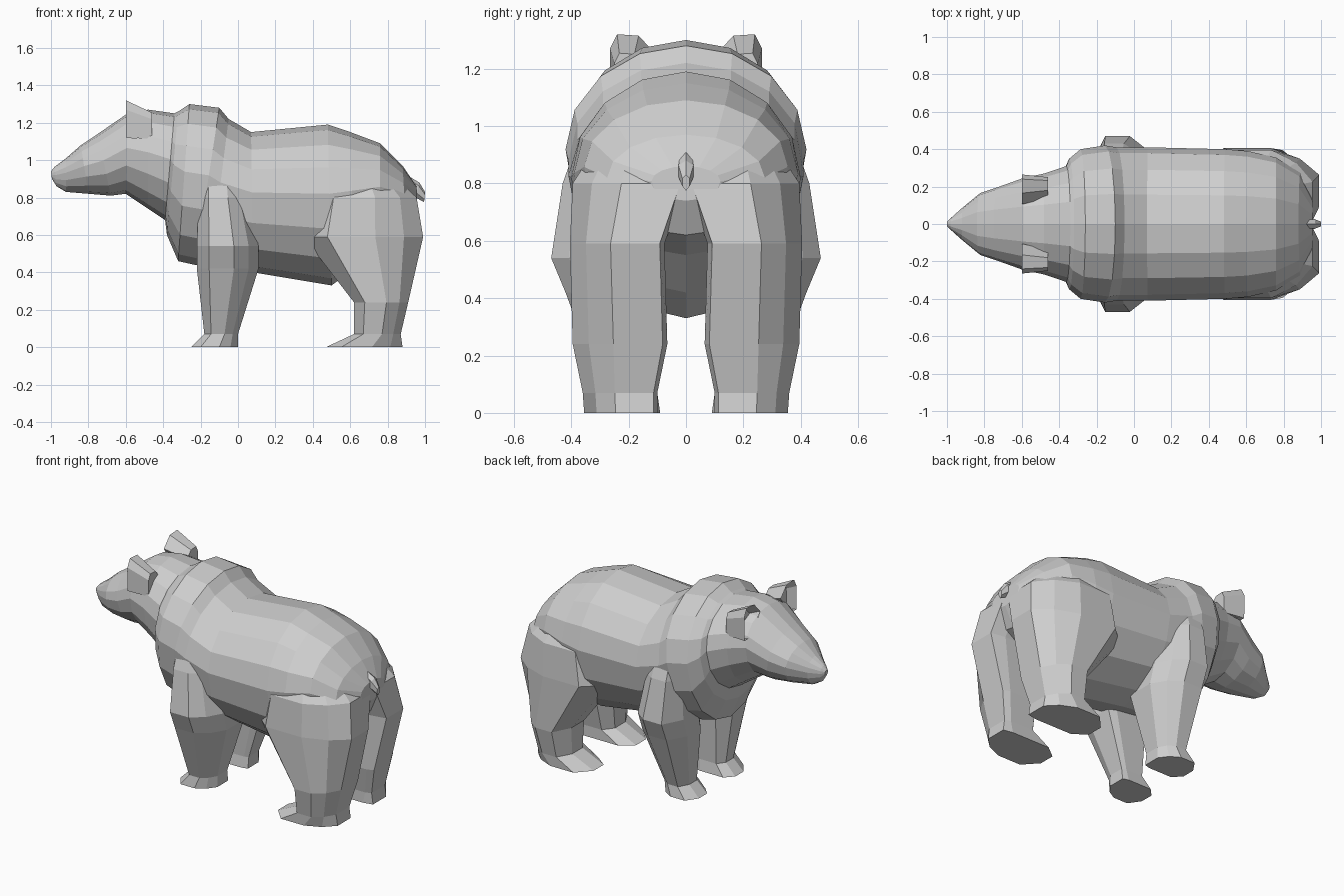
import bpy, bmesh
from math import sin, cos, pi
from mathutils import Vector

cube = bpy.data.objects.get("Cube")
if cube:
    bpy.data.objects.remove(cube)

grey = bpy.data.materials.new("grey_fur")
grey.use_nodes = True
grey.diffuse_color = (0.62, 0.62, 0.62, 1)
grey.node_tree.nodes["Principled BSDF"].inputs["Base Color"].default_value = (0.62, 0.62, 0.62, 1)


def loft(name, rings, mirror=False, hollow=None):
    """Skin a list of equal-length point rings and cap both ends."""
    bm = bmesh.new()
    loops = [[bm.verts.new(p) for p in ring] for ring in rings]
    for a, b in zip(loops, loops[1:]):
        n = len(a)
        for i in range(n):
            j = (i + 1) % n
            bm.faces.new((a[i], a[j], b[j], b[i]))
    front = bm.faces.new(loops[0])
    bm.faces.new(loops[-1])
    bmesh.ops.recalc_face_normals(bm, faces=bm.faces[:])
    if hollow:
        # sunken centre on the first cap
        bmesh.ops.inset_region(bm, faces=[front], thickness=0.02)
        bmesh.ops.translate(bm, verts=front.verts[:], vec=hollow)
    mesh = bpy.data.meshes.new(name)
    bm.to_mesh(mesh)
    bm.free()
    mesh.materials.append(grey)
    obj = bpy.data.objects.new(name, mesh)
    bpy.context.collection.objects.link(obj)
    if mirror:
        mod = obj.modifiers.new("Mirror", "MIRROR")
        mod.use_axis = (False, True, False)
    return obj


def body_ring(x_top, z_top, x_low, z_low, half, sides=16):
    """Upright oval section, leaning from its top to its bottom."""
    mid = z_low + (z_top - z_low) * 0.57
    points = []
    for i in range(sides):
        a = 2 * pi * i / sides
        z = mid + cos(a) * ((z_top - mid) if cos(a) > 0 else (mid - z_low))
        t = (z - z_low) / (z_top - z_low)
        points.append(Vector((x_low + (x_top - x_low) * t, half * sin(a), z)))
    return points


# Leg section in fractions of its bounds: flat inside, rounded outer back
LEG_OUTLINE = [(1, .05), (1, .57), (.84, .83), (.6, 1), (.2, 1),
               (0, .65), (0, .25), (.2, 0), (.85, 0)]


def leg_ring(z, x0, x1, y0, y1):
    """Level section filling the given bounds."""
    return [Vector((x0 + (x1 - x0) * u, y0 + (y1 - y0) * v, z)) for u, v in LEG_OUTLINE]


# Head, neck ruff and trunk: top x, top z, low x, low z, half width
body = [
    (-1.0, .94, -.995, .9, .015),
    (-.98, .965, -.97, .86, .035),
    (-.92, 1.01, -.92, .83, .085),
    (-.84, 1.08, -.8, .82, .165),
    (-.75, 1.14, -.68, .81, .2),
    (-.59, 1.25, -.6, .82, .245),
    (-.48, 1.27, -.48, .74, .27),
    (-.34, 1.25, -.39, .68, .31),
    (-.32, 1.26, -.38, .6, .35),
    (-.26, 1.3, -.32, .46, .4),
    (-.1, 1.28, -.23, .44, .42),
    (-.05, 1.22, -.15, .43, .41),
    (.07, 1.15, .08, .4, .41),
    (.48, 1.19, .5, .33, .4),
    (.6, 1.15, .62, .42, .39),
    (.76, 1.09, .76, .55, .355),
    (.88, .97, .9, .62, .275),
    (.955, .86, .96, .74, .12),
]
loft("body", [body_ring(*r) for r in body])

# Legs: height, x bounds, y bounds
front_leg = [
    (0, -.25, 0, .09, .3),
    (.07, -.18, 0, .1, .29),
    (.42, -.22, .11, .08, .42),
    (.54, -.22, .11, .1, .47),
    (.8, -.21, .05, .18, .43),
    (.97, -.2, .02, .2, .37),
]
hind_leg = [
    (0, .47, .88, .1, .355),
    (.07, .62, .87, .1, .36),
    (.24, .62, .91, .065, .395),
    (.59, .35, .99, .075, .405),
    (.8, .4, .955, 0, .395),
    (.95, .5, .8, .05, .3),
]
loft("front_legs", [leg_ring(*r) for r in front_leg], mirror=True)
loft("hind_legs", [leg_ring(*r) for r in hind_leg], mirror=True)

# Ears: cupped wedge facing forward, dropping towards the back
outline = [(.105, 1.25), (.165, 1.315), (.24, 1.32), (.265, 1.27), (.264, 1.12), (.18, 1.12)]
ear_front = [Vector((-.6, y, z)) for y, z in outline]
centre = Vector((-.46, .215, 1.1))
ear_back = [centre.lerp(Vector((-.46, p.y, p.z)), 0.7) for p in ear_front]
loft("ears", [ear_front, ear_back], mirror=True, hollow=Vector((.06, 0, -.02)))

# Short drooping tail
tail = [(.92, .91, .93, .83, .025), (.97, .88, .95, .8, .03), (1.0, .83, .995, .775, .015)]
loft("tail", [body_ring(*r, sides=6) for r in tail])
